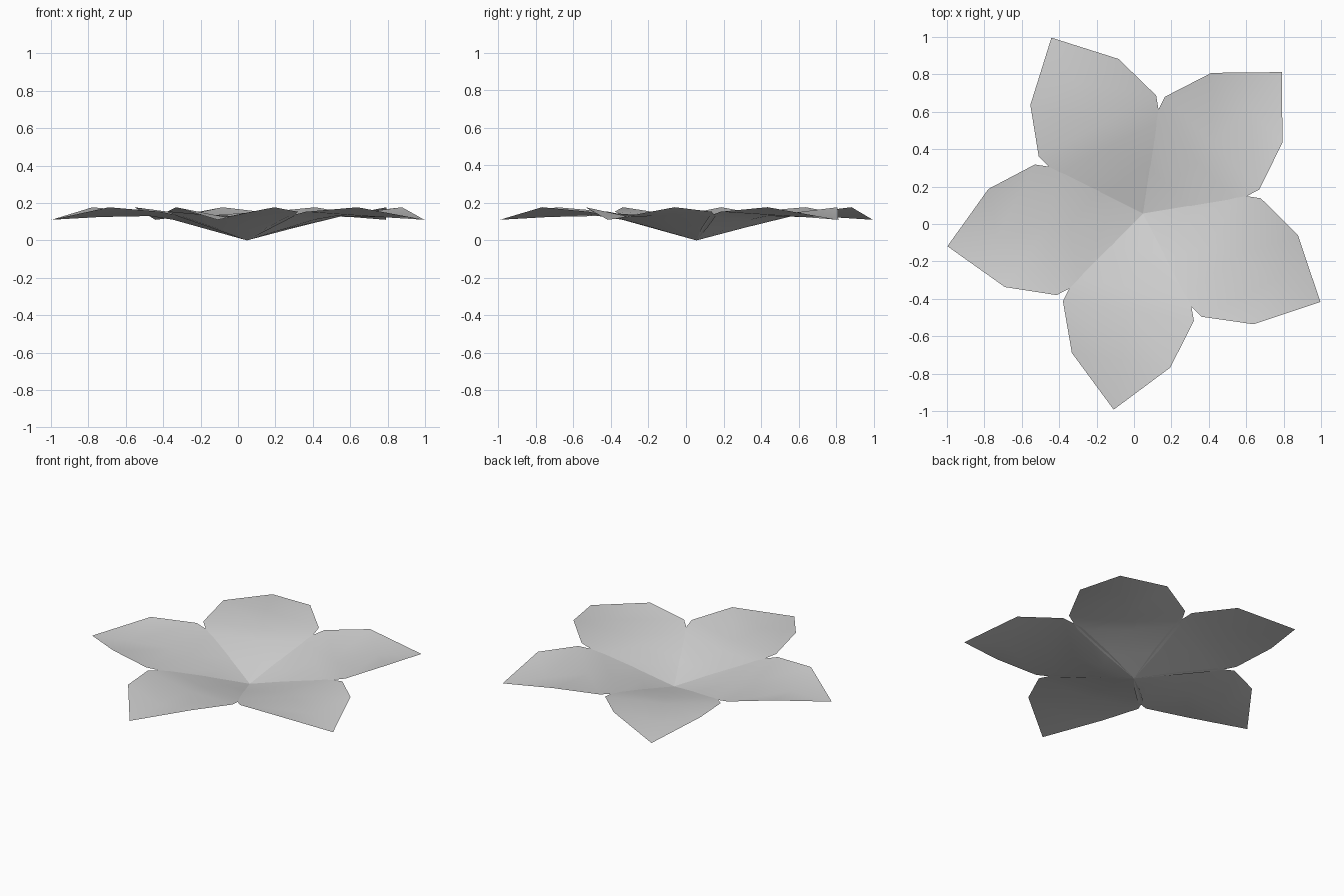
import bpy
import bmesh
from math import radians
from mathutils import Matrix

cube = bpy.data.objects.get("Cube")
if cube:
    bpy.data.objects.remove(cube, do_unlink=True)

# One pale grey for the whole flower
grey = bpy.data.materials.new("pale_grey")
grey.use_nodes = True
colour = (0.65, 0.65, 0.65, 1)
grey.diffuse_color = colour
grey.node_tree.nodes["Principled BSDF"].inputs["Base Color"].default_value = colour

# Petal cross-sections: distance along, half width, midrib height, rim height
ROWS = [
    (0.20, 0.165, 0.055, 0.068),
    (0.40, 0.312, 0.110, 0.128),
    (0.527, 0.354, 0.130, 0.153),
    (0.793, 0.266, 0.125, 0.177),
]
TIP = (1.06, 0, 0.11)
CENTRE = (0.048, 0.056, 0)


def make_petal(name, angle):
    """Cupped petal, pointed at both ends, pointing along the angle."""
    bm = bmesh.new()
    base = bm.verts.new((0, 0, 0))
    tip = bm.verts.new(TIP)
    rows = [[bm.verts.new((u, -w, rim)), bm.verts.new((u, 0, mid)),
             bm.verts.new((u, w, rim))] for u, w, mid, rim in ROWS]
    for i in range(2):
        bm.faces.new((base, rows[0][i], rows[0][i + 1]))
        for a, b in zip(rows, rows[1:]):
            bm.faces.new((a[i], b[i], b[i + 1], a[i + 1]))
        bm.faces.new((rows[-1][i], tip, rows[-1][i + 1]))
    for face in bm.faces:
        face.smooth = True
    bm.transform(Matrix.Translation(CENTRE) @ Matrix.Rotation(angle, 4, "Z"))
    bm.normal_update()
    mesh = bpy.data.meshes.new(name)
    bm.to_mesh(mesh)
    bm.free()
    mesh.materials.append(grey)
    petal = bpy.data.objects.new(name, mesh)
    bpy.context.collection.objects.link(petal)


# Five petals around the centre
for k in range(5):
    make_petal(f"petal_{k + 1}", radians(45.5 + 72 * k))
